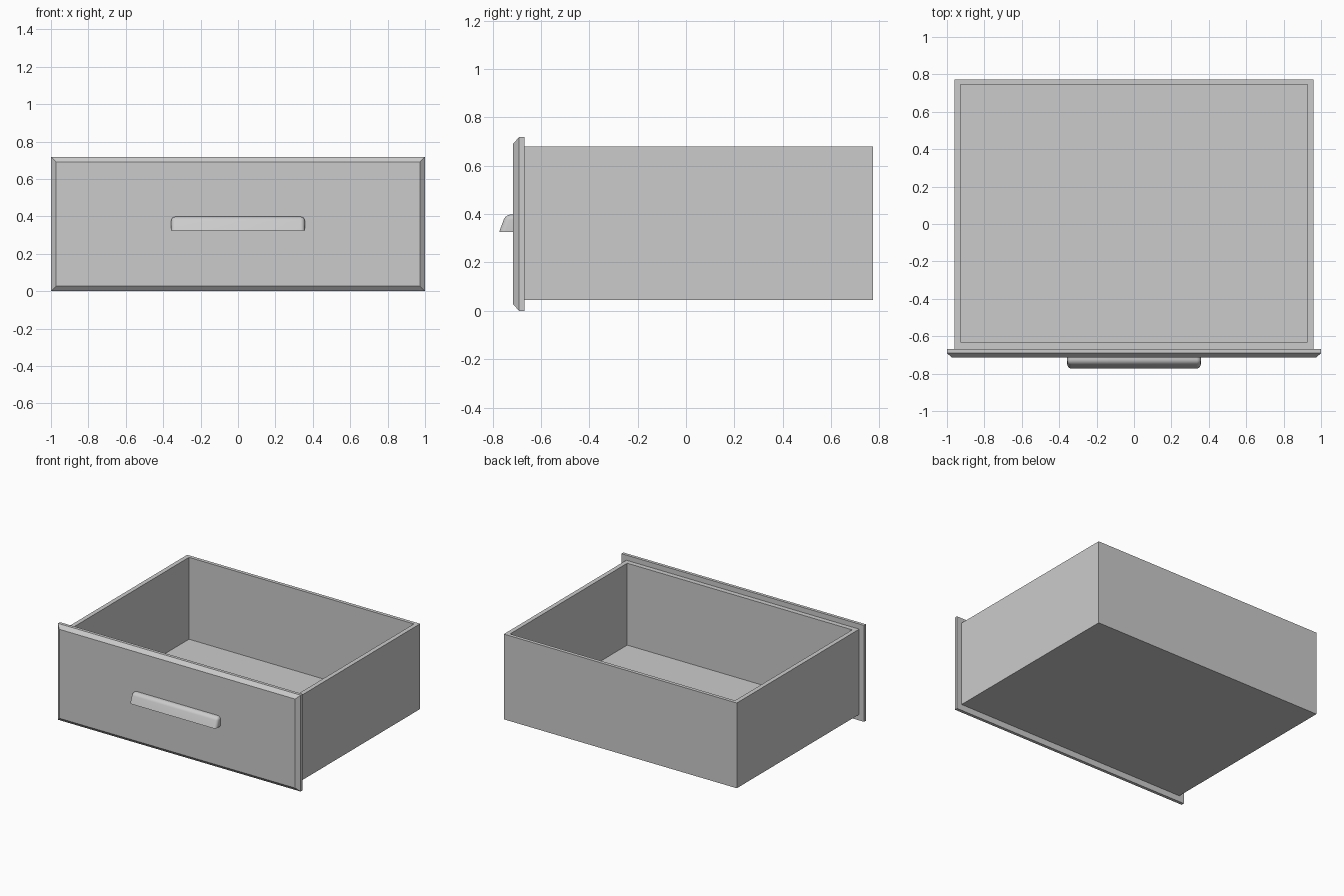
import bpy, bmesh
from mathutils import Vector

if "Cube" in bpy.data.objects:
    bpy.data.objects.remove(bpy.data.objects["Cube"])


def finish(bm, name):
    bmesh.ops.recalc_face_normals(bm, faces=bm.faces)
    mesh = bpy.data.meshes.new(name)
    bm.to_mesh(mesh)
    bm.free()
    obj = bpy.data.objects.new(name, mesh)
    bpy.context.collection.objects.link(obj)
    return obj


def box(bm, lo, hi):
    verts = bmesh.ops.create_cube(bm, size=1)["verts"]
    lo, hi = Vector(lo), Vector(hi)
    for v in verts:
        v.co = (lo + hi) / 2 + v.co * (hi - lo)
    return verts


# Open tray: a block whose top is inset and pushed down to the floor
W, FRONT, BACK, LOW, TOP = 0.96, -0.668, 0.773, 0.045, 0.68
bm = bmesh.new()
box(bm, (-W, FRONT, LOW), (W, BACK, TOP))
bm.normal_update()
top = next(f for f in bm.faces if f.normal.z > 0.9)
bmesh.ops.inset_region(bm, faces=[top], thickness=0.03)
for v in top.verts:
    v.co.x = 0.927 if v.co.x > 0 else -0.927
    v.co.y = 0.747 if v.co.y > 0 else -0.632
well = bmesh.ops.extrude_discrete_faces(bm, faces=[top])["faces"][0]
for v in well.verts:
    v.co.z = 0.07
finish(bm, "drawer_tray")

# Front panel: thin slab with its front face raised to a chamfered border
bm = bmesh.new()
box(bm, (-1, -0.691, 0), (1, FRONT, 0.718))
bm.normal_update()
face = next(f for f in bm.faces if f.normal.y < -0.9)
bmesh.ops.inset_region(bm, faces=[face], thickness=0.039)
for v in face.verts:
    v.co.y = -0.715
finish(bm, "front_panel")

# Handle: sloping profile swept across, rounded along its front, top and ends
H = 0.357
profile = [(-0.71, 0.325), (-0.773, 0.325), (-0.746, 0.398), (-0.71, 0.398)]
bm = bmesh.new()
end = bm.faces.new([bm.verts.new((-H, y, z)) for y, z in profile])
moved = bmesh.ops.extrude_face_region(bm, geom=[end], use_keep_orig=True)["geom"]
for v in moved:
    if isinstance(v, bmesh.types.BMVert):
        v.co.x = H
bmesh.ops.recalc_face_normals(bm, faces=bm.faces)
rounded = [e for e in bm.edges
           if not all(v.co.z < 0.33 for v in e.verts)
           and not all(v.co.y > -0.72 for v in e.verts)]
bmesh.ops.bevel(bm, geom=rounded, offset=0.022, segments=5, profile=0.5,
                affect='EDGES', clamp_overlap=True)
handle = finish(bm, "handle")
bpy.context.view_layer.objects.active = handle
handle.select_set(True)
bpy.ops.object.shade_smooth_by_angle()
